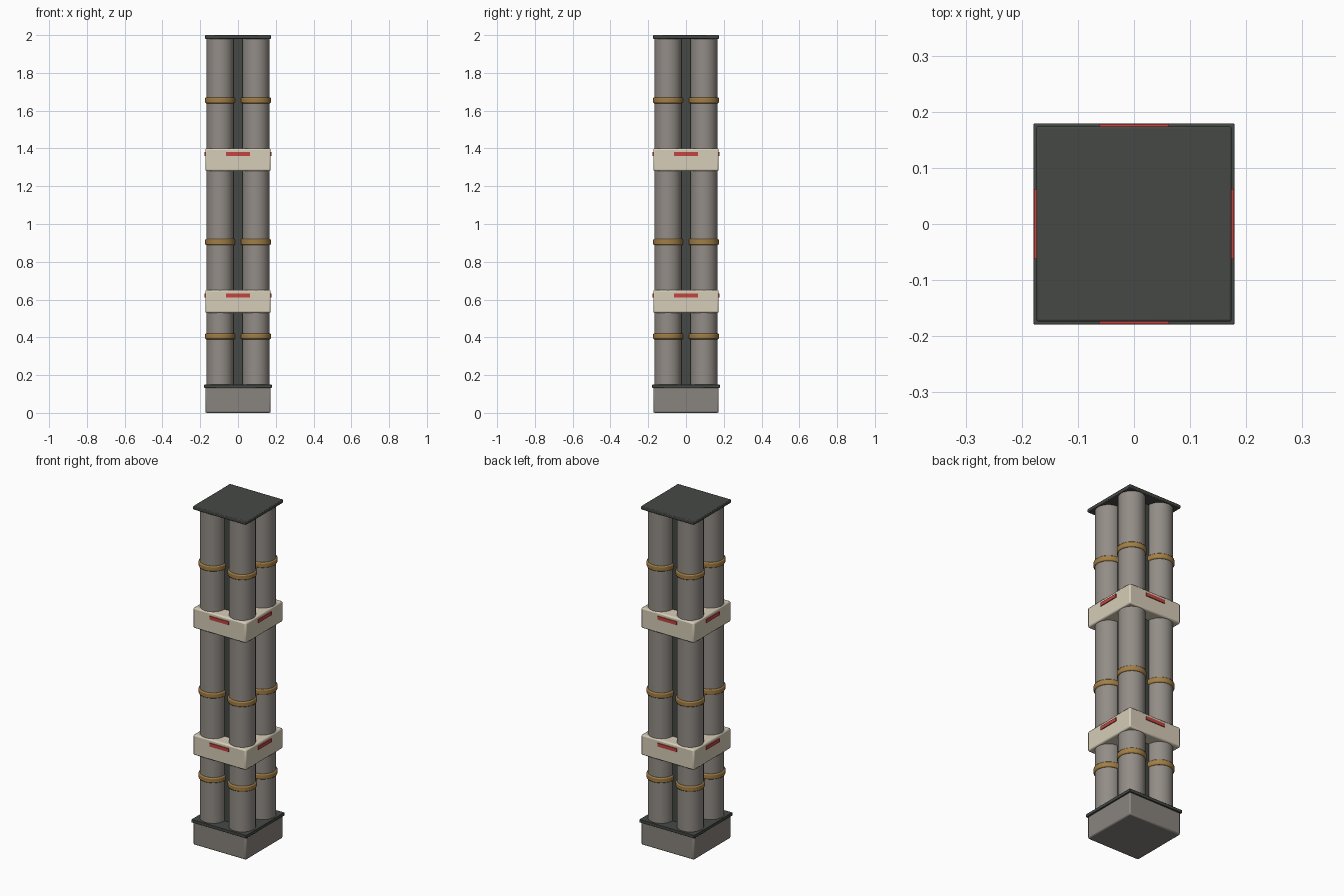
import bpy
from math import pi

if "Cube" in bpy.data.objects:
    bpy.data.objects.remove(bpy.data.objects["Cube"])


def mat(name, rgb):
    m = bpy.data.materials.new(name)
    m.diffuse_color = (*rgb, 1)
    m.use_nodes = True
    m.node_tree.nodes["Principled BSDF"].inputs["Base Color"].default_value = m.diffuse_color
    return m


PIPE = mat("warm_grey", (0.29, 0.265, 0.24))
BASE = mat("stone_grey", (0.25, 0.23, 0.21))
DARK = mat("dark_metal", (0.06, 0.066, 0.058))
BRASS = mat("brass", (0.36, 0.21, 0.06))
CREAM = mat("cream", (0.68, 0.61, 0.48))
RED = mat("red", (0.55, 0.06, 0.05))


def finish(ob, name, material, bevel=0, segments=2):
    ob.name = name
    ob.data.materials.append(material)
    if bevel:
        b = ob.modifiers.new("bevel", 'BEVEL')
        b.width, b.segments = bevel, segments
        b.limit_method, b.angle_limit = 'ANGLE', pi / 4
    bpy.ops.object.shade_smooth_by_angle(angle=pi / 6)
    return ob


def box(name, material, size, loc, bevel=0, rot=0):
    bpy.ops.mesh.primitive_cube_add(size=1, location=loc, rotation=(0, 0, rot))
    ob = bpy.context.object
    ob.scale = size
    bpy.ops.object.transform_apply(location=False, rotation=False, scale=True)
    return finish(ob, name, material, bevel)


def slab(name, material, half, z0, z1, bevel=0):
    return box(name, material, (2 * half, 2 * half, z1 - z0), (0, 0, (z0 + z1) / 2), bevel)


def tube(name, material, r, x, y, z0, z1, bevel=0):
    bpy.ops.mesh.primitive_cylinder_add(vertices=32, radius=r, depth=z1 - z0,
                                        location=(x, y, (z0 + z1) / 2))
    return finish(bpy.context.object, name, material, bevel)


# Base block, its plate, the inner core and the top cap
slab("base_block", BASE, 0.173, 0, 0.135, 0.008)
slab("base_plate", DARK, 0.179, 0.132, 0.15, 0.002)
slab("core", DARK, 0.093, 0.01, 1.985)
slab("top_cap", DARK, 0.174, 1.98, 2.0, 0.004)

# Four pipes, each with three brass rings
for sx in (-1, 1):
    for sy in (-1, 1):
        x, y = 0.095 * sx, 0.095 * sy
        tube("pipe", PIPE, 0.072, x, y, 0.14, 1.985)
        for z in (0.405, 0.905, 1.655):
            tube("pipe_ring", BRASS, 0.079, x, y, z - 0.016, z + 0.016, 0.006)

# Two clamp blocks with a red marker strip on every side
for z in (0.59, 1.34):
    slab("clamp", CREAM, 0.173, z - 0.06, z + 0.06, 0.008)
    for i, (dx, dy) in enumerate(((0, -1), (1, 0), (0, 1), (-1, 0))):
        box("clamp_marker", RED, (0.125, 0.012, 0.02),
            (0.172 * dx, 0.172 * dy, z + 0.031), rot=i * pi / 2)
